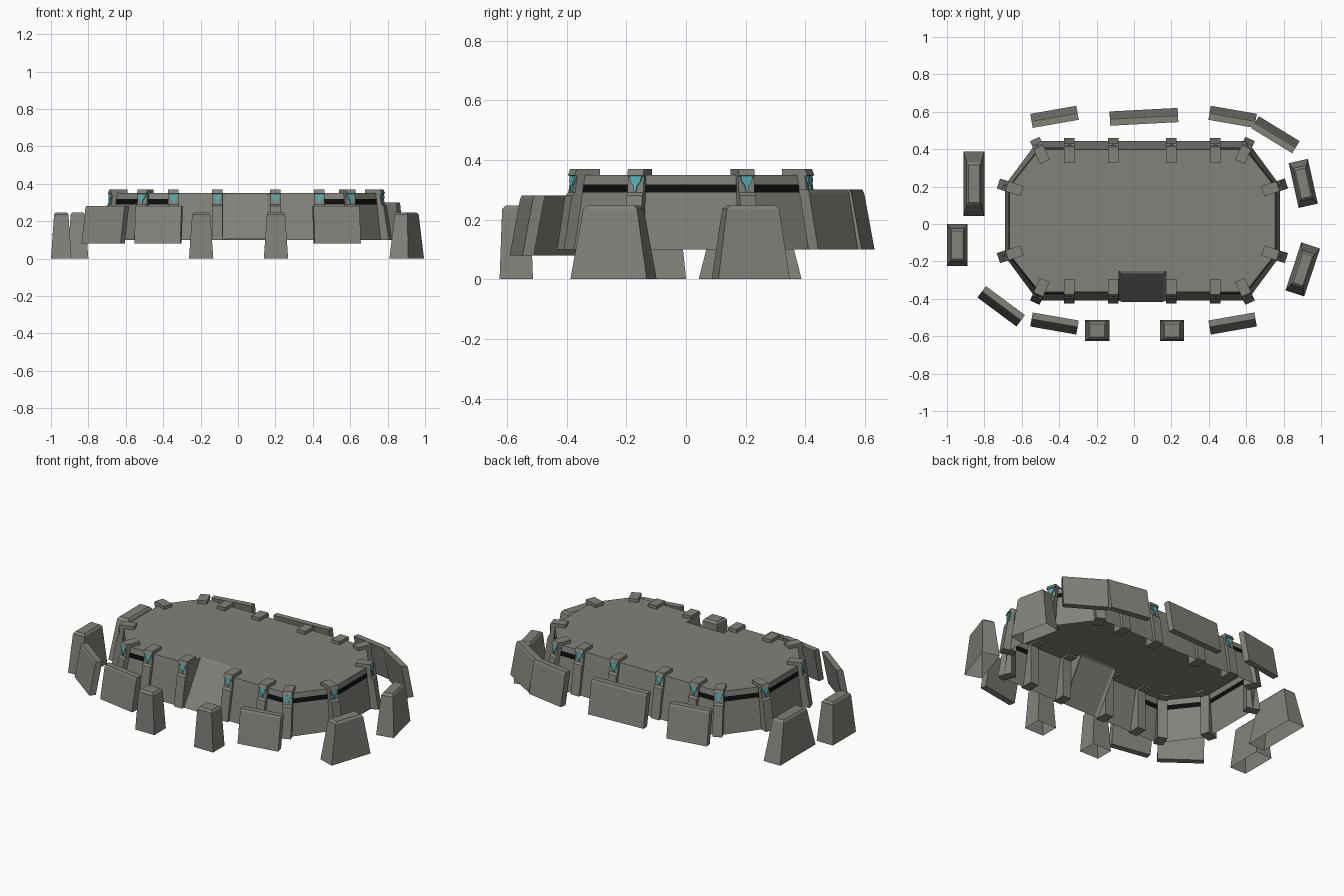
import bpy, bmesh, math
from mathutils import Matrix, Vector

if "Cube" in bpy.data.objects:
    bpy.data.objects.remove(bpy.data.objects["Cube"])


def material(name, rgb):
    m = bpy.data.materials.new(name)
    m.diffuse_color = (*rgb, 1)
    m.use_nodes = True
    m.node_tree.nodes["Principled BSDF"].inputs["Base Color"].default_value = m.diffuse_color
    return m


GREY = material("concrete grey", (0.225, 0.225, 0.20))
BLACK = material("slit black", (0.004, 0.004, 0.004))
TEAL = material("crystal teal", (0.09, 0.42, 0.44))
CX, CY = 0.045, 0.017          # centre of the main platform


def finish(name, bm, mats, loc=(0, 0, 0), rot=0.0):
    bmesh.ops.recalc_face_normals(bm, faces=bm.faces[:])
    me = bpy.data.meshes.new(name)
    bm.to_mesh(me)
    bm.free()
    for m in mats:
        me.materials.append(m)
    ob = bpy.data.objects.new(name, me)
    ob.matrix_world = Matrix.Translation(loc) @ Matrix.Rotation(rot, 4, 'Z')
    bpy.context.collection.objects.link(ob)
    return ob


def extrude_profile(name, profile, width, mat, loc, rot):
    """Profile of (outward, z) points, extruded sideways; outward is local +x."""
    bm = bmesh.new()
    a = [bm.verts.new((r, -width / 2, z)) for r, z in profile]
    b = [bm.verts.new((r, width / 2, z)) for r, z in profile]
    n = len(profile)
    bm.faces.new(a)
    bm.faces.new(b[::-1])
    for i in range(n):
        j = (i + 1) % n
        bm.faces.new((a[i], b[i], b[j], a[j]))
    return finish(name, bm, [mat], loc, rot)


# --- Main platform: open-bottomed octagon with a ramp notch in the front ---
DOOR, SPLIT = 0.126, 0.39
LEVELS = [(0.35, 0.0), (0.318, 0.13), (0.29, 0.24), (0.10, 1.0)]


def outline(t):
    hx, hy, ex, ey = 0.71 + 0.025 * t, 0.38 + 0.047 * t, 0.55 + 0.01 * t, 0.18 + 0.01 * t
    xs = [DOOR, SPLIT, ex]
    half = [(x, -hy) for x in xs] + [(hx, -ey), (hx, ey)] + [(x, hy) for x in xs[::-1]]
    return half + [(-x, y) for x, y in half[::-1]]


bm = bmesh.new()
rings = [[bm.verts.new((x, y, z)) for x, y in outline(t)] for z, t in LEVELS]
N = len(rings[0])
for k in range(len(LEVELS) - 1):
    for i in range(N - 1):     # the last gap is the ramp notch
        f = bm.faces.new((rings[k][i], rings[k][i + 1], rings[k + 1][i + 1], rings[k + 1][i]))
        c = f.calc_center_median()
        # viewing slit runs round both ends only
        if k == 1 and abs(c.x) > SPLIT:
            f.material_index = 1
inner = [bm.verts.new((s * DOOR, -0.267, 0.35)) for s in (-1, 1)]
bm.faces.new(rings[0] + inner)
ramp = bm.faces.new((inner[0], inner[1], rings[-1][0], rings[-1][-1]))
for v, i in ((inner[0], -1), (inner[1], 0)):
    bm.faces.new([v] + [r[i] for r in rings])
bmesh.ops.recalc_face_normals(bm, faces=bm.faces[:])
bmesh.ops.inset_region(bm, faces=[ramp], thickness=0.018, depth=0.008)
finish("platform", bm, [GREY, BLACK], (CX, CY, 0))

# --- Buttresses with roof caps and crystals ---
BUTTRESS = [(-0.07, 0.34), (-0.07, 0.37), (0.015, 0.37), (0.024, 0.348), (0.014, 0.345),
            (0.022, 0.29), (0.034, 0.28), (0.063, 0.10), (-0.02, 0.10), (-0.02, 0.34)]


def buttress(x, y, ang):
    loc = (CX + x, CY + y, 0)
    extrude_profile("buttress", BUTTRESS, 0.056, GREY, loc, ang)
    # tapering crystal plate on the outer face
    bm = bmesh.new()
    shape = [(-0.021, 0.346), (0.021, 0.346), (0.018, 0.328), (0.006, 0.312),
             (0.004, 0.294), (-0.004, 0.294), (-0.006, 0.312), (-0.018, 0.328)]
    front = [bm.verts.new((0.021 + (0.345 - z) * 0.14, s, z)) for s, z in shape]
    back = [bm.verts.new(v.co - Vector((0.008, 0, 0))) for v in front]
    bm.faces.new(front)
    bm.faces.new(back[::-1])
    for i in range(len(front)):
        j = (i + 1) % len(front)
        bm.faces.new((front[i], back[i], back[j], front[j]))
    finish("crystal", bm, [TEAL], loc, ang)


for sx in (-1, 1):
    for sy in (-1, 1):
        for x, y, deg in ((0.155, 0.38, 90), (SPLIT, 0.38, 90), (0.55, 0.38, 66), (0.71, 0.18, 18)):
            a = math.radians(deg)
            buttress(sx * x, sy * y, math.atan2(sy * math.sin(a), sx * math.cos(a)))


# --- Ground blocks: tapered, chamfered top, open underneath ---
def block(x, y, w, d, tw, td, deg=0):
    bm = bmesh.new()
    levels = [(w, d, 0), (tw + 0.012, td + 0.025, 0.235), (tw - 0.006, td, 0.247)]
    rs = [[bm.verts.new((sx * a / 2, sy * b / 2, z))
           for sx, sy in ((-1, -1), (1, -1), (1, 1), (-1, 1))] for a, b, z in levels]
    for lo, hi in zip(rs, rs[1:]):
        for i in range(4):
            j = (i + 1) % 4
            bm.faces.new((lo[i], lo[j], hi[j], hi[i]))
    bm.faces.new(rs[-1])
    finish("ground_block", bm, [GREY], (x, y, 0), math.radians(deg))


for x in (-0.197, 0.203):
    block(x, -0.569, 0.13, 0.112, 0.085, 0.07)
block(-0.856, 0.215, 0.112, 0.345, 0.065, 0.20)
block(-0.945, -0.112, 0.11, 0.225, 0.065, 0.15)
block(0.905, 0.217, 0.105, 0.245, 0.06, 0.155, 12.5)
block(0.902, -0.243, 0.105, 0.27, 0.06, 0.165, -18.4)


# --- Floating leaning shield panels, foot leaning outward ---
def shield(x, y, length, deg, side, z):
    profile = [(0.038, z), (0.0, z), (-0.038, z + 0.2), (-0.003, z + 0.2), (0.003, z + 0.188)]
    extrude_profile("shield_panel", profile, length, GREY, (x, y, 0),
                    math.radians(deg + 90 * side))


for x, y, length, deg in ((-0.425, 0.573, 0.25, 9.9), (0.053, 0.573, 0.365, 3),
                          (0.527, 0.573, 0.25, -9.9), (0.757, 0.477, 0.255, -31.4)):
    shield(x, y, length, deg, 1, 0.10)
for x, y, length, deg in ((-0.71, -0.44, 0.26, -36.6), (-0.425, -0.532, 0.25, -9.9),
                          (0.527, -0.532, 0.25, 9.9)):
    shield(x, y, length, deg, -1, 0.08)
